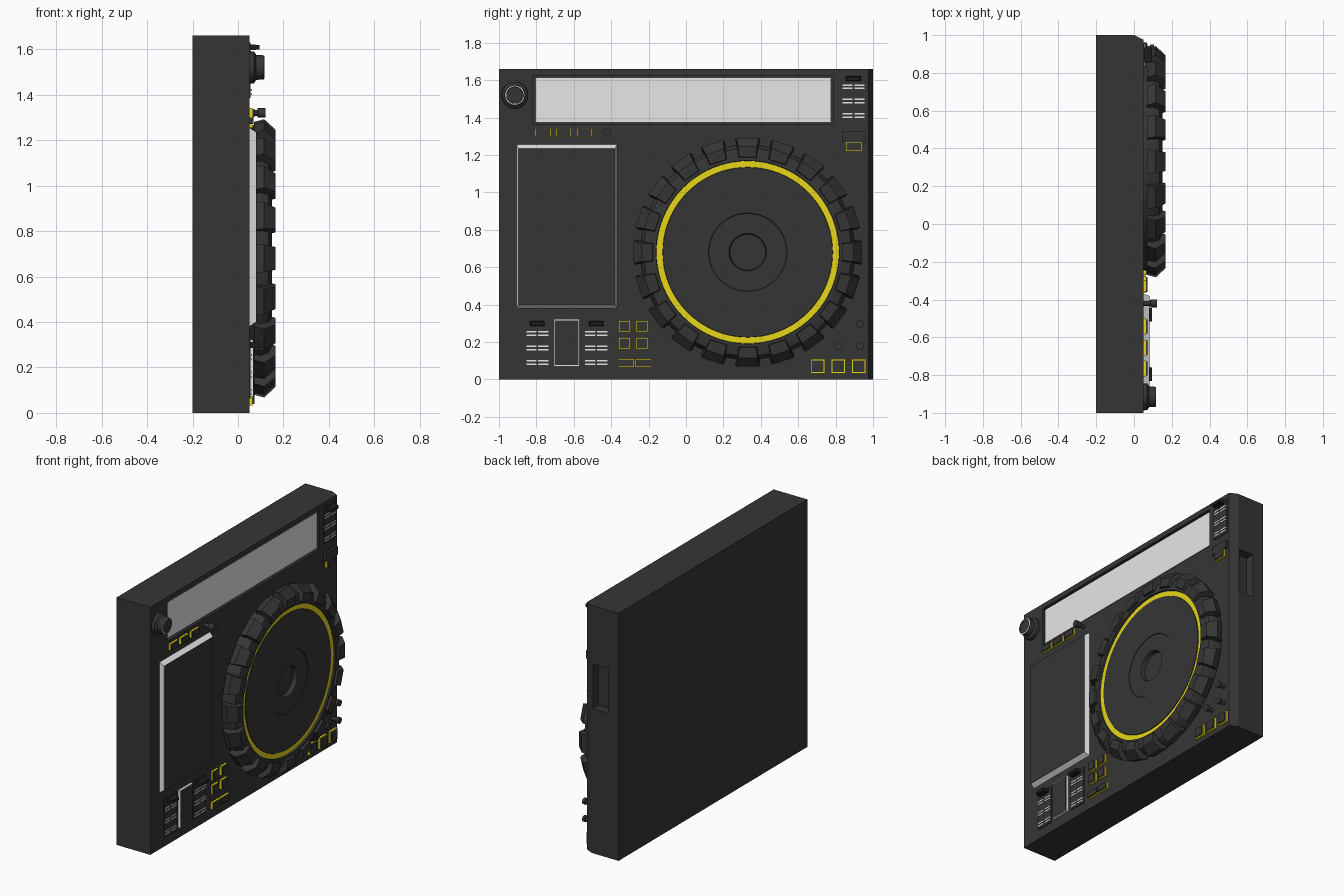
import bpy, bmesh, math
from mathutils import Vector

if "Cube" in bpy.data.objects:
    bpy.data.objects.remove(bpy.data.objects["Cube"])


def material(name, rgb):
    m = bpy.data.materials.new(name)
    m.use_nodes = True
    m.diffuse_color = (*rgb, 1)
    m.node_tree.nodes["Principled BSDF"].inputs["Base Color"].default_value = (*rgb, 1)
    return m


DARK = material("charcoal", (0.036, 0.036, 0.036))
BLACK = material("black", (0.012, 0.012, 0.012))
LIGHT = material("light grey", (0.8, 0.8, 0.8))
YELLOW = material("yellow", (0.8, 0.67, 0.01))
FACE = 0.05      # x of the control panel


def finish(name, bm, mats):
    bmesh.ops.recalc_face_normals(bm, faces=bm.faces)
    me = bpy.data.meshes.new(name)
    bm.to_mesh(me)
    bm.free()
    for m in mats:
        me.materials.append(m)
    ob = bpy.data.objects.new(name, me)
    bpy.context.scene.collection.objects.link(ob)
    return ob


def add_block(bm, low, high):
    """Join two matching quads into a closed block."""
    a = [bm.verts.new(p) for p in low]
    b = [bm.verts.new(p) for p in high]
    bm.faces.new(a)
    bm.faces.new(b)
    for i in range(4):
        j = (i + 1) % 4
        bm.faces.new((a[i], a[j], b[j], b[i]))


def quad(x, y0, y1, z0, z1):
    return [(x, y0, z0), (x, y1, z0), (x, y1, z1), (x, y0, z1)]


def box(name, ys, zs, xs, mat, taper_y=0.0, taper_z=0.0):
    bm = bmesh.new()
    add_block(bm, quad(xs[0], *ys, *zs),
              quad(xs[1], ys[0] + taper_y, ys[1] - taper_y, zs[0] + taper_z, zs[1] - taper_z))
    return finish(name, bm, [mat])


def lathe(name, cy, cz, profile, mats, bands=None, seg=24):
    """Spin (radius, x) points about an x axis; bands gives a material per span."""
    bm = bmesh.new()
    rings = []
    for r, x in profile:
        rings.append([bm.verts.new((x, cy + r * math.cos(2 * math.pi * i / seg),
                                    cz + r * math.sin(2 * math.pi * i / seg)))
                      for i in range(seg)])
    for k in range(len(rings) - 1):
        for i in range(seg):
            j = (i + 1) % seg
            f = bm.faces.new((rings[k][i], rings[k][j], rings[k + 1][j], rings[k + 1][i]))
            f.material_index = bands[k] if bands else 0
    bm.faces.new(rings[0])
    bm.faces.new(rings[-1])
    ob = finish(name, bm, mats)
    bpy.ops.object.select_all(action='DESELECT')
    ob.select_set(True)
    bpy.context.view_layer.objects.active = ob
    bpy.ops.object.shade_smooth_by_angle(angle=math.radians(30))
    return ob


# Casing: slab with one chamfered long edge, screen recess and side slot
bm = bmesh.new()
outline = [(-0.2, -1), (FACE, -1), (FACE, 0.975), (0, 1), (-0.2, 1)]
base = bm.faces.new([bm.verts.new((x, y, 0)) for x, y in outline])
top = bmesh.ops.extrude_face_region(bm, geom=[base])["geom"]
bmesh.ops.translate(bm, vec=Vector((0, 0, 1.66)),
                    verts=[v for v in top if isinstance(v, bmesh.types.BMVert)])
casing = finish("casing", bm, [DARK])
cutters = [box("screen_cutter", (-0.82, 0.785), (1.365, 1.625), (0.03, 0.2), DARK),
           box("slot_cutter", (0.94, 1.1), (0.97, 1.27), (-0.12, -0.01), DARK)]
for c in cutters:
    c.hide_render = True
    mod = casing.modifiers.new("cut", 'BOOLEAN')
    mod.operation, mod.object, mod.solver = 'DIFFERENCE', c, 'EXACT'
graph = bpy.context.evaluated_depsgraph_get()
cut_mesh = bpy.data.meshes.new_from_object(casing.evaluated_get(graph))
casing.modifiers.clear()
casing.data = cut_mesh
for c in cutters:
    bpy.data.objects.remove(c)

# Long display
box("display", (-0.805, 0.775), (1.375, 1.615), (0.025, 0.042), LIGHT)

# Side pad with bright sloping rim
box("pad_rim", (-0.905, -0.37), (0.38, 1.255), (FACE, 0.08), LIGHT, 0.009, 0.02)
box("pad_surface", (-0.895, -0.38), (0.4, 1.235), (0.078, 0.082), DARK)

# Jog wheel
WY, WZ = 0.33, 0.68
lathe("jog_wheel", WY, WZ,
      [(0.575, 0.045), (0.575, 0.1), (0.555, 0.135), (0.505, 0.15), (0.49, 0.15), (0.488, 0.138),
       (0.455, 0.138), (0.453, 0.142), (0.21, 0.142), (0.207, 0.138), (0.1, 0.138), (0.095, 0.11)],
      [DARK, YELLOW], [0, 0, 0, 0, 0, 1, 0, 0, 0, 0, 0], 80)

# Grip teeth around the wheel
TEETH = 20
bm = bmesh.new()
for i in range(TEETH):
    a = 2 * math.pi * i / TEETH
    out, side = Vector((0, math.cos(a), math.sin(a))), Vector((0, -math.sin(a), math.cos(a)))

    def slab(x, r0, r1, w0, w1):
        mid = Vector((x, WY, WZ))
        return [mid + out * r + side * w for r, w in ((r0, -w0), (r0, w0), (r1, w1), (r1, -w1))]

    add_block(bm, slab(0.07, 0.5, 0.6, 0.055, 0.065), slab(0.115, 0.5, 0.612, 0.055, 0.06))
    add_block(bm, slab(0.115, 0.5, 0.612, 0.055, 0.06), slab(0.166, 0.508, 0.565, 0.045, 0.05))
finish("jog_teeth", bm, [DARK])

# Large rotary knob with bright ring
lathe("rotary_knob", -0.915, 1.52,
      [(0.072, 0.045), (0.07, 0.07), (0.055, 0.08), (0.053, 0.115), (0.046, 0.116), (0.044, 0.113)],
      [DARK, LIGHT], [0, 0, 0, 1, 0], 32)

# Small pins
for n, (y, z, x) in enumerate([(-0.42, 1.32, 0.122), (0.93, 0.295, 0.105),
                               (0.93, 0.178, 0.105), (0.815, 0.178, 0.105)]):
    lathe(f"pin_{n + 1}", y, z, [(0.013, 0.045), (0.013, 0.085), (0.021, 0.087), (0.021, x)],
          [DARK], seg=16)


# Slider strips: plate, toggle cap and rows of bright marks
def slider(name, y, z0, z1):
    box(name + "_plate", (y - 0.062, y + 0.062), (z0, z1), (FACE - 0.005, 0.056), DARK)
    box(name + "_cap", (y - 0.04, y + 0.04), (z1 - 0.035, z1 - 0.008), (FACE, 0.095), BLACK, 0.004, 0.004)
    bm = bmesh.new()
    for row in range(3):
        for line in (0, 0.018):
            z = z0 + 0.013 + row * 0.077 + line
            for left in (y - 0.059, y + 0.005):
                add_block(bm, quad(0.054, left, left + 0.054, z, z + 0.008),
                          quad(0.061, left, left + 0.054, z, z + 0.008))
    finish(name + "_marks", bm, [LIGHT])


slider("slider_a", -0.795, 0.065, 0.32)
slider("slider_b", -0.48, 0.065, 0.32)
slider("slider_c", 0.895, 1.385, 1.63)

# Framed plate between the lower sliders
box("small_frame", (-0.706, -0.57), (0.07, 0.322), (FACE - 0.005, 0.066), LIGHT)
box("small_panel", (-0.7, -0.576), (0.076, 0.315), (0.06, 0.069), DARK)


# Buttons: yellow surround with a dark cap
def button(name, y, z, hy, hz, rim):
    box(name + "_surround", (y - hy, y + hy), (z - hz, z + hz), (FACE - 0.005, 0.064), YELLOW)
    hy, hz = hy - rim, hz - rim
    box(name + "_cap", (y - hy, y + hy), (z - hz, z + hz), (0.06, 0.072), DARK)


for y in (-0.328, -0.236):
    for z in (0.193, 0.285):
        button("square_button", y, z, 0.032, 0.031, 0.005)
    button("wide_button", y + 0.008, 0.086, 0.044, 0.022, 0.004)
for y in (0.705, 0.814, 0.924):
    button("transport_button", y, 0.07, 0.038, 0.038, 0.008)
for y in (-0.765, -0.655, -0.543):
    button("mode_button", y, 1.32, 0.042, 0.022, 0.004)
button("side_button", 0.897, 1.245, 0.044, 0.026, 0.005)
box("side_key", (0.833, 0.96), (1.27, 1.325), (FACE - 0.005, 0.068), DARK)
